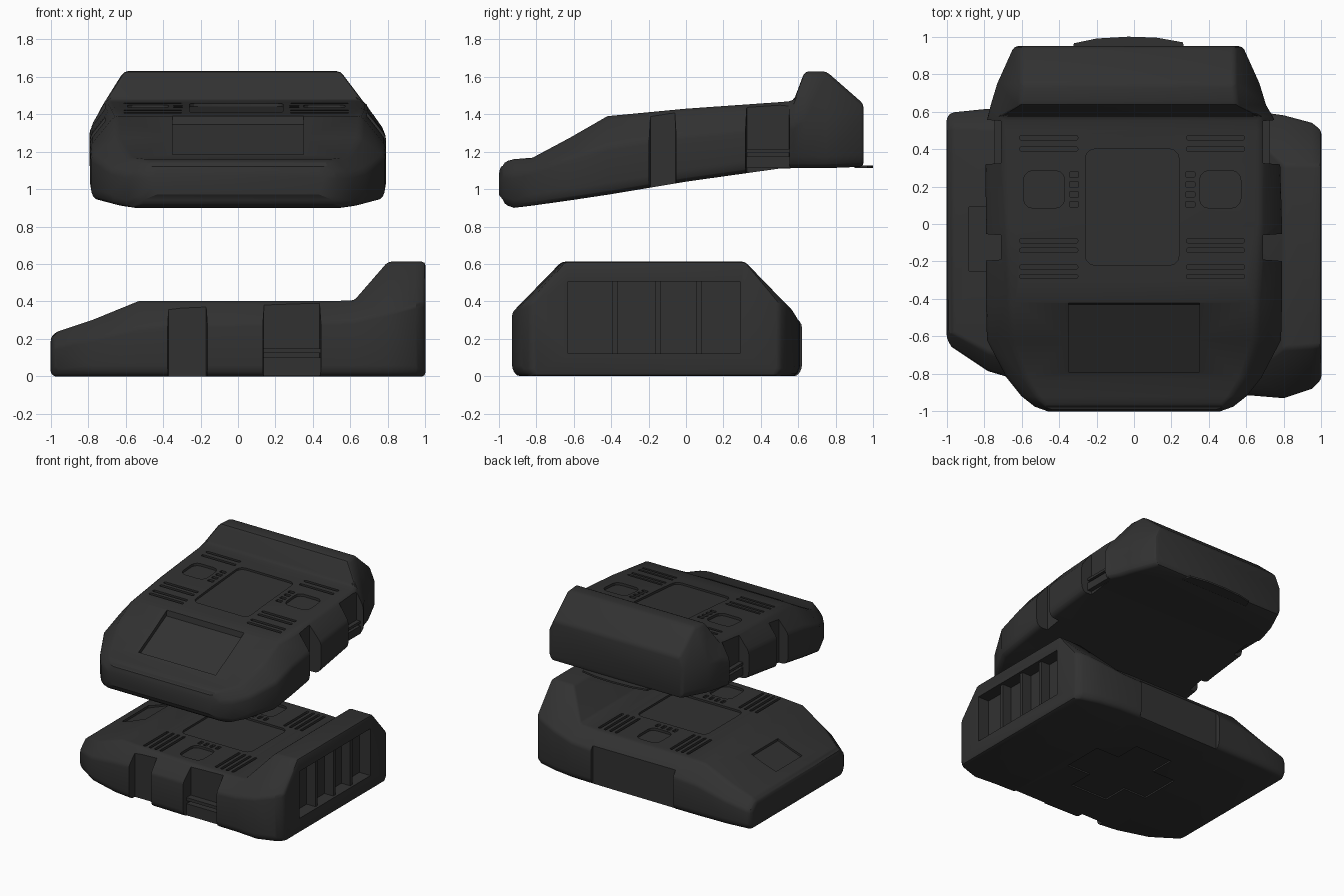
import bpy, bmesh, math
from mathutils import Vector

if "Cube" in bpy.data.objects:
    bpy.data.objects.remove(bpy.data.objects["Cube"])

mat = bpy.data.materials.new("charcoal_grey")
mat.diffuse_color = (0.031, 0.031, 0.031, 1)
mat.use_nodes = True
mat.node_tree.nodes["Principled BSDF"].inputs["Base Color"].default_value = mat.diffuse_color


def finish(name, bm):
    bmesh.ops.recalc_face_normals(bm, faces=bm.faces)
    me = bpy.data.meshes.new(name)
    bm.to_mesh(me)
    bm.free()
    me.materials.append(mat)
    ob = bpy.data.objects.new(name, me)
    bpy.context.collection.objects.link(ob)
    return ob


def activate(ob):
    bpy.ops.object.select_all(action='DESELECT')
    ob.select_set(True)
    bpy.context.view_layer.objects.active = ob


def prism(bm, pts, vec):
    a = [bm.verts.new(p) for p in pts]
    b = [bm.verts.new(Vector(p) + Vector(vec)) for p in pts]
    n = len(pts)
    bm.faces.new(a)
    bm.faces.new(b[::-1])
    for i in range(n):
        bm.faces.new((a[i], b[i], b[(i + 1) % n], a[(i + 1) % n]))


def rounded(s0, s1, t0, t1, r):
    """Rounded rectangle in plan (s = along body, t = across)."""
    out = []
    for cs, ct, a0 in ((s1 - r, t1 - r, 0), (s0 + r, t1 - r, 90),
                       (s0 + r, t0 + r, 180), (s1 - r, t0 + r, 270)):
        for k in range(4):
            a = math.radians(a0 + 30 * k)
            out.append((cs + r * math.cos(a), ct + r * math.sin(a)))
    return out


def loft(name, stations, P):
    """Body lofted along s: (s, centre, z bottom, z shoulder, z top, w shoulder, w top)."""
    bm = bmesh.new()
    rings = []
    for s, c, zb, zm, zt, wm, wt in stations:
        half = [(wm - .025, zb), (wm, zb + .04), (wm, zm), (wt, zt)]
        ring = [(c + w, z) for w, z in half] + [(c - w, z) for w, z in half[::-1]]
        rings.append([bm.verts.new(P(s, t, z)) for t, z in ring])
    for a, b in zip(rings, rings[1:]):
        for i in range(8):
            bm.faces.new((a[i], a[(i + 1) % 8], b[(i + 1) % 8], b[i]))
    bm.faces.new(rings[0])
    bm.faces.new(rings[-1][::-1])
    return finish(name, bm)


def cut(body, bm):
    cutter = finish("cutter", bm)
    cutter.hide_render = True
    activate(body)
    bv = body.modifiers.new("soft_edges", 'BEVEL')
    bv.width, bv.segments, bv.limit_method, bv.angle_limit = .022, 2, 'ANGLE', math.radians(28)
    bo = body.modifiers.new("cuts", 'BOOLEAN')
    bo.object, bo.operation, bo.solver = cutter, 'DIFFERENCE', 'EXACT'
    for m in ("soft_edges", "cuts"):
        bpy.ops.object.modifier_apply(modifier=m)
    bpy.data.objects.remove(cutter)
    bpy.ops.object.shade_smooth_by_angle(angle=math.radians(28))


def plan_cut(bm, P, pts, roof, depth):
    """Recess sunk below the roof surface, outline given in plan."""
    prism(bm, [P(s, t, roof(s) - depth) for s, t in pts], (0, 0, .12))


def details(bm, P, c, roof, panel, slots, hatch, notches, z0, z1):
    # middle roof panel
    plan_cut(bm, P, rounded(panel[0], panel[1], c - .25, c + .25, .05), roof, .016)
    for k in (-1, 1):
        # cooling slots
        for s in slots:
            a, b = sorted((c + k * .29, c + k * .6))
            plan_cut(bm, P, rounded(s - .011, s + .011, a, b, .008), roof, .018)
        # roof hatches with small catches
        a, b = sorted((c + k * .36, c + k * .58))
        plan_cut(bm, P, rounded(hatch - .1, hatch + .1, a, b, .05), roof, .02)
        for i in range(4):
            s = hatch - .08 + i * .053
            a, b = sorted((c + k * .285, c + k * .335))
            plan_cut(bm, P, rounded(s - .014, s + .014, a, b, .006), roof, .016)
    # side notches: (side, from, to, depth line)
    for k, s0, s1, wn in notches:
        pts = [(s0 + .015, wn), (s1 - .015, wn), (s1, wn + .2), (s0, wn + .2)]
        prism(bm, [P(s, c + k * t, z0) for s, t in pts], (0, 0, z1 - z0))


def box(name, lo, hi):
    bm = bmesh.new()
    prism(bm, [(lo[0], lo[1], lo[2]), (hi[0], lo[1], lo[2]), (hi[0], hi[1], lo[2]),
               (lo[0], hi[1], lo[2])], (0, 0, hi[2] - lo[2]))
    return finish(name, bm)


# ---- upper shell: faces -y, tilted, floating above the other
def PU(s, t, z):
    return (t, s, z)


upper = loft("upper_shell", [
    (-1.00, 0, .97, 1.06, 1.10, .46, .42),
    (-.975, 0, .92, 1.08, 1.145, .53, .47),
    (-.92, 0, .90, 1.08, 1.16, .60, .52),
    (-.82, 0, .912, 1.10, 1.168, .68, .58),
    (-.62, 0, .94, 1.17, 1.275, .785, .65),
    (-.42, 0, .97, 1.23, 1.39, .79, .66),
    (0.0, 0, 1.04, 1.29, 1.43, .79, .68),
    (.50, -.01, 1.11, 1.33, 1.465, .785, .69),
    (.575, -.02, 1.112, 1.34, 1.472, .76, .69),
    (.635, -.03, 1.112, 1.36, 1.63, .735, .58),
    (.75, -.03, 1.112, 1.36, 1.63, .70, .57),
    (.95, -.03, 1.12, 1.36, 1.455, .61, .57)], PU)
bm = bmesh.new()
details(bm, PU, -.01, lambda s: 1.43 + (.07 if s > 0 else .095) * s, (-.22, .40),
        (-.28, -.23, -.14, -.09, .40, .46), .185,
        [(k, a, b, .70) for k in (-1, 1) for a, b in ((-.205, -.045), (.31, .565))], .8, 1.8)
# windscreen recess
prism(bm, [PU(s, -.35, z) for s, z in ((-.79, 1.15), (-.43, 1.345), (-.40, 1.5), (-.79, 1.5))],
      (.70, 0, 0))
cut(upper, bm)

# rear lip and side steps of the upper shell
bm = bmesh.new()
prism(bm, [(x, y, 1.112) for x, y in ((-.34, .9), (.28, .9), (.26, .97), (.12, .995),
                                      (-.03, 1.0), (-.2, .99), (-.32, .965))], (0, 0, .014))
finish("upper_rear_lip", bm)
for k, side in ((-1, "left"), (1, "right")):
    a, b = sorted((k * .67 - .01, k * .735 - .01))
    box("upper_step_" + side, (a, .32, 1.112), (b, .56, 1.175))
    box("upper_rail_" + side, (a, .32, 1.195), (b, .56, 1.215))


# ---- lower shell: faces -x, resting on the floor
def PL(s, t, z):
    return (s, t, z)


lower = loft("lower_shell", [
    (-1.0, -.02, .01, .15, .205, .59, .53),
    (-.975, -.03, 0, .16, .235, .625, .55),
    (-.78, -.085, 0, .20, .30, .70, .60),
    (-.53, -.12, 0, .26, .402, .74, .63),
    (-.30, -.135, 0, .28, .402, .755, .64),
    (.45, -.15, 0, .29, .402, .76, .65),
    (.62, -.155, 0, .30, .405, .76, .64),
    (.80, -.175, 0, .34, .612, .755, .49),
    (.95, -.17, 0, .38, .612, .71, .485),
    (1.0, -.165, 0, .39, .612, .665, .485)], PL)
bm = bmesh.new()
details(bm, PL, -.145, lambda s: .402, (-.25, .38),
        (-.33, -.28, -.23, -.18, .32, .37, .42, .47), .06,
        ((-1, -.385, -.155, .665), (-1, .125, .45, .665), (1, -.33, .45, .73)), -.2, .8)
# bonnet recess
prism(bm, [PL(s, -.25, z) for s, z in ((-.88, .248), (-.66, .33), (-.65, .6), (-.88, .6))],
      (0, .34, 0))
# rear opening
prism(bm, [(.90, -.63, .12), (.90, .29, .12), (.90, .29, .505), (.90, -.63, .505)], (.3, 0, 0))
# cross-shaped recess in the floor
a, b = .38, .17
plus = [(a, b), (b, b), (b, a), (-b, a), (-b, b), (-a, b),
        (-a, -b), (-b, -b), (-b, -a), (b, -a), (b, -b), (a, -b)]
prism(bm, [(x, y - .15, -.1) for x, y in plus], (0, 0, .112))
cut(lower, bm)

# rear dividers and side step of the lower shell
for i, y in enumerate((-.38, -.15, .07)):
    box("rear_divider_%d" % (i + 1), (.88, y - .014, .10), (.98, y + .014, .52))
box("lower_step", (.13, -.865, .005), (.44, -.78, .10))
box("lower_rail", (.13, -.865, .125), (.44, -.78, .15))
